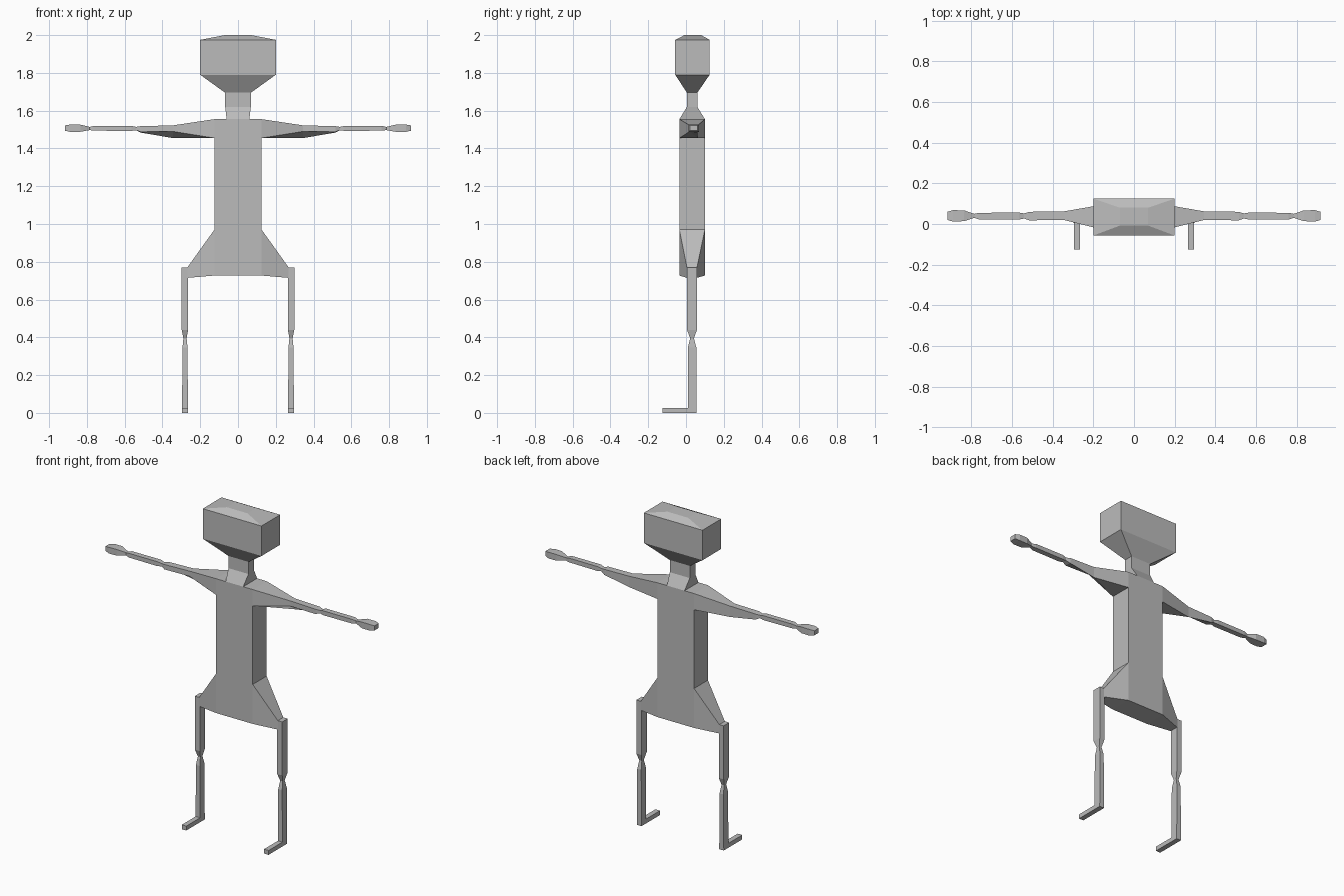
import bpy

grey = bpy.data.materials.new("plain grey")
grey.diffuse_color = (0.5, 0.5, 0.5, 1)


def loft(name, rings, mirror=False, start=True, end=True):
    """Join four-sided rings into a flat-shaded tube with optional end caps."""
    verts = [p for ring in rings for p in ring]
    faces = []
    for r in range(len(rings) - 1):
        a = r * 4
        for i in range(4):
            j = (i + 1) % 4
            faces.append((a + i, a + j, a + 4 + j, a + 4 + i))
    n = len(verts)
    if start:
        faces.append((3, 2, 1, 0))
    if end:
        faces.append((n - 4, n - 3, n - 2, n - 1))
    mesh = bpy.data.meshes.new(name)
    mesh.from_pydata(verts, [], faces)
    mesh.materials.append(grey)
    obj = bpy.data.objects.new(name, mesh)
    bpy.context.collection.objects.link(obj)
    if mirror:
        obj.modifiers.new("mirror", 'MIRROR')
    return obj


def level(z, x0, x1, y0, y1):
    """Horizontal ring at height z."""
    return [(x0, y0, z), (x1, y0, z), (x1, y1, z), (x0, y1, z)]


def slice_x(x, y0, y1, z0, z1, back_z0=None):
    """Upright ring at x; the rear lower corner may hang lower."""
    b = z0 if back_z0 is None else back_z0
    return [(x, y0, z0), (x, y1, b), (x, y1, z1), (x, y0, z1)]


# Head, neck and collar, from top to bottom: z, half width, y range
head = [(1.555, 0.06, -0.035, 0.1), (1.62, 0.068, 0.005, 0.06),
        (1.695, 0.068, 0.005, 0.06), (1.79, 0.2, -0.057, 0.125),
        (1.975, 0.2, -0.057, 0.125), (2.0, 0.07, -0.008, 0.08)]
loft("head_and_neck", [level(z, -w, w, a, b) for z, w, a, b in head], start=False)

# Trunk between chest and hips
loft("trunk", [level(z, -0.125, 0.125, -0.035, 0.1) for z in (0.97, 1.455)],
     start=False, end=False)

# Chest block and flared hips
loft("chest", [slice_x(x, -0.035, 0.1, 1.455, 1.555) for x in (-0.125, 0.125)],
     start=False, end=False)
hip_end = (0.005, 0.058, 0.715, 0.77)
hip_mid = (-0.035, 0.1, 0.727, 0.97)
loft("hips", [slice_x(-0.268, *hip_end), slice_x(-0.125, *hip_mid),
              slice_x(0.125, *hip_mid), slice_x(0.268, *hip_end)])

# Arms with elbow, wrist and hand: x, y range, z range, rear lower z
arm = [(0.125, -0.035, 0.1, 1.455, 1.555, 1.455),
       (0.345, 0.02, 0.062, 1.49, 1.522, 1.455),
       (0.515, 0.018, 0.06, 1.488, 1.518, 1.484),
       (0.54, 0.027, 0.052, 1.496, 1.514, 1.496),
       (0.565, 0.022, 0.056, 1.493, 1.52, 1.493),
       (0.76, 0.022, 0.055, 1.494, 1.52, 1.494),
       (0.785, 0.03, 0.05, 1.497, 1.514, 1.497),
       (0.835, 0.014, 0.067, 1.488, 1.526, 1.488),
       (0.89, 0.012, 0.068, 1.488, 1.526, 1.488),
       (0.917, 0.02, 0.06, 1.494, 1.522, 1.494)]
loft("arm", [slice_x(*s) for s in arm], mirror=True, start=False)

# Legs with pinched knee: z, x range, y range
leg = [(0.0, 0.265, 0.296, 0.01, 0.055), (0.345, 0.267, 0.294, 0.01, 0.055),
       (0.395, 0.272, 0.289, 0.022, 0.042), (0.44, 0.264, 0.298, 0.005, 0.058),
       (0.77, 0.264, 0.298, 0.005, 0.058)]
loft("leg", [level(*s) for s in leg], mirror=True)

# Feet pointing forward
loft("foot", [level(z, 0.265, 0.296, -0.125, 0.012) for z in (0.0, 0.027)], mirror=True)
